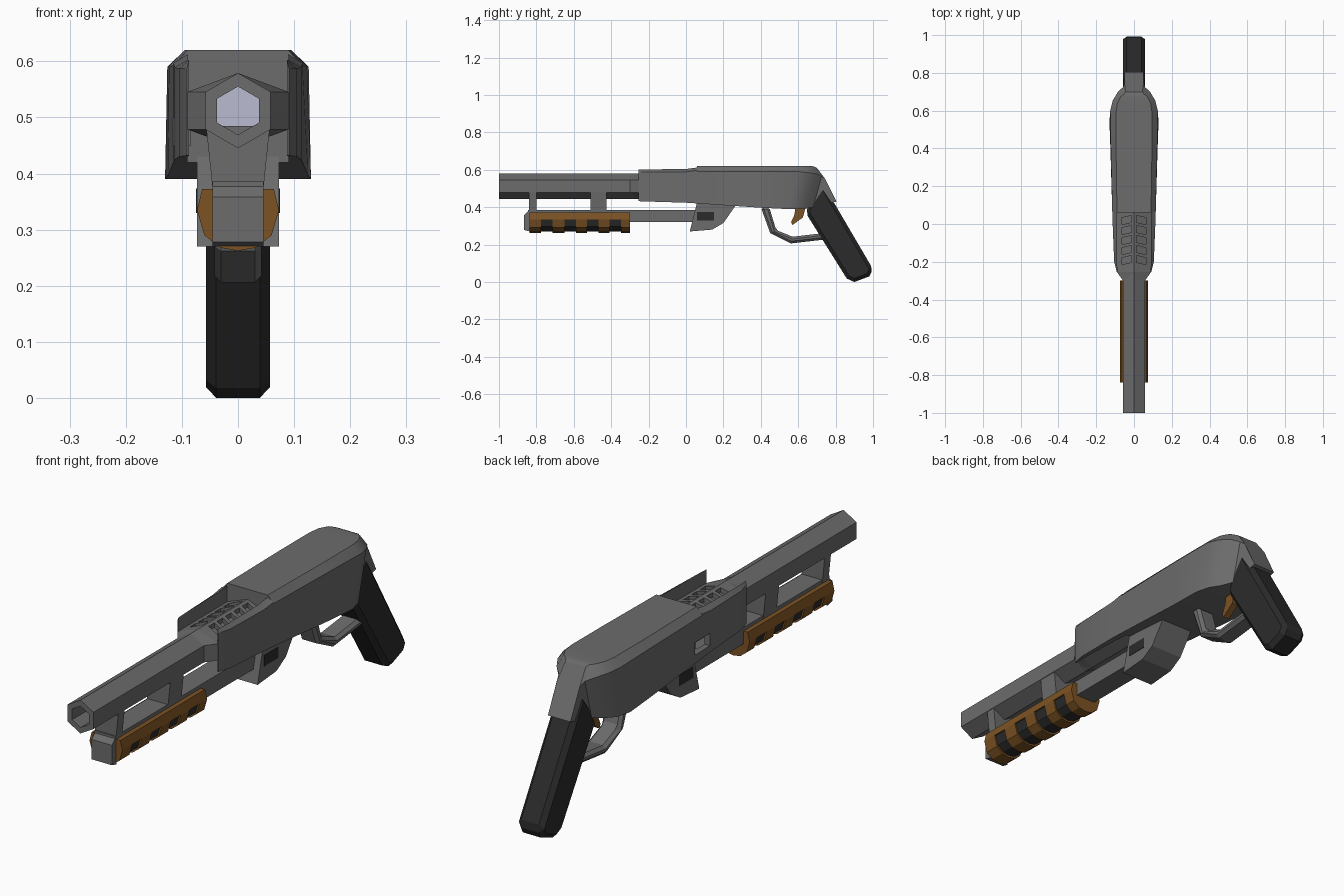
import bpy, bmesh, math

cube = bpy.data.objects.get("Cube")
if cube:
    bpy.data.objects.remove(cube)


def material(name, rgb):
    m = bpy.data.materials.new(name)
    m.use_nodes = True
    m.diffuse_color = (*rgb, 1)
    m.node_tree.nodes["Principled BSDF"].inputs["Base Color"].default_value = (*rgb, 1)
    return m


GREY = material("gunmetal grey", (0.15, 0.15, 0.15))
BLACK = material("grip black", (0.024, 0.024, 0.024))
WOOD = material("wood brown", (0.2, 0.085, 0.017))
PALE = material("pale lavender", (0.5, 0.5, 0.65))


def loft(name, islands, *mats):
    """Skin each list of equal-sized rings into a closed solid."""
    bm = bmesh.new()
    for rings in islands:
        loops = [[bm.verts.new(p) for p in ring] for ring in rings]
        n = len(loops[0])
        for a, b in zip(loops, loops[1:]):
            for i in range(n):
                j = (i + 1) % n
                bm.faces.new((a[i], a[j], b[j], b[i]))
        bm.faces.new(loops[0])
        cap = bm.faces.new(loops[-1])
        cap.material_index = len(mats) - 1
    bmesh.ops.recalc_face_normals(bm, faces=bm.faces)
    me = bpy.data.meshes.new(name)
    bm.to_mesh(me)
    bm.free()
    for m in mats:
        me.materials.append(m)
    ob = bpy.data.objects.new(name, me)
    bpy.context.collection.objects.link(ob)
    return ob


def prism(name, profile, x0, x1, mat, bevel=0):
    """Extrude a (y, z) profile across x."""
    ob = loft(name, [[[(x, y, z) for y, z in profile] for x in (x0, x1)]], mat)
    if bevel:
        mod = ob.modifiers.new("chamfer", "BEVEL")
        mod.width, mod.segments = bevel, 1
        mod.limit_method, mod.angle_limit = "ANGLE", math.radians(50)
    return ob


def rect(y0, y1, z0, z1):
    return [(y0, z0), (y1, z0), (y1, z1), (y0, z1)]


def cut(ob, cutter):
    mod = ob.modifiers.new("cut", "BOOLEAN")
    mod.operation, mod.solver, mod.object = "DIFFERENCE", "EXACT", cutter
    cutter.hide_render = True
    cutter.hide_set(True)


def smooth(ob):
    bpy.ops.object.select_all(action="DESELECT")
    ob.select_set(True)
    bpy.context.view_layer.objects.active = ob
    bpy.ops.object.shade_smooth_by_angle(angle=math.radians(32))


def hexagon(y, w, r):
    """Hexagonal section with points up and down."""
    c = 0.512
    half = [(w, c + r / 2), (w, c - r / 2)]
    return [(x, y, z) for x, z in
            [(0, c + r)] + half + [(0, c - r)] + [(-x, z) for x, z in half[::-1]]]


# Hexagonal barrel with a bore, flaring into a deck
loft("barrel", [[hexagon(-0.25, 0.058, 0.067), hexagon(-1, 0.058, 0.067),
                 hexagon(-1, 0.037, 0.043), hexagon(-0.6, 0.037, 0.043)]], GREY, PALE)
deck = loft("vented_deck", [[hexagon(-0.3, 0.058, 0.067), hexagon(-0.255, 0.09, 0.067),
                             hexagon(0.08, 0.09, 0.067)]], GREY)

# Skewed vent slots in the deck
slots = []
for side in (-1, 1):
    for i in range(5):
        y = -0.185 + 0.053 * i
        slots.append([[(side * x, y + dy + s, z + dz) for dy, dz in rect(-0.018, 0.018, -0.018, 0.05)]
                      for x, z, s in ((0.012, 0.574, 0), (0.064, 0.552, -0.012))])
cut(deck, loft("slot_cutter", slots, GREY))


# Receiver body: each station gives (y, z, half width) for top, shoulder, bottom
def station(top, shoulder, bottom):
    half = [(w, y, z) for y, z, w in (top, shoulder, bottom)]
    return half + [(-x, y, z) for x, y, z in half[::-1]]


receiver = loft("receiver", [[
    station((0.06, 0.62, 0.09), (0.06, 0.592, 0.115), (0.06, 0.42, 0.115)),
    station((0.4, 0.62, 0.095), (0.4, 0.592, 0.123), (0.4, 0.397, 0.125)),
    station((0.59, 0.62, 0.095), (0.6, 0.59, 0.126), (0.54, 0.39, 0.13)),
    station((0.64, 0.62, 0.088), (0.655, 0.585, 0.112), (0.6, 0.39, 0.115)),
    station((0.675, 0.619, 0.07), (0.7, 0.577, 0.085), (0.64, 0.392, 0.085)),
    station((0.688, 0.616, 0.052), (0.725, 0.565, 0.058), (0.68, 0.4, 0.057)),
    station((0.7, 0.61, 0.045), (0.745, 0.55, 0.05), (0.805, 0.43, 0.05)),
]], GREY)

# Side panels running forward of the body
def panel_ring(side, y, inner, outer, top, bottom):
    pts = [(inner, top), (outer, top - 0.015), (outer, bottom), (inner, bottom)]
    return [(side * x, y, z) for x, z in pts]


port = prism("port_cutter", rect(0.01, 0.11, 0.45, 0.5), -0.16, -0.085, GREY)
for side, label in ((1, "left"), (-1, "right")):
    panel = loft(label + "_side_panel", [[
        panel_ring(side, -0.255, 0.087, 0.091, 0.602, 0.432),
        panel_ring(side, -0.2, 0.09, 0.105, 0.602, 0.43),
        panel_ring(side, 0.0, 0.09, 0.113, 0.604, 0.424),
        panel_ring(side, 0.06, 0.09, 0.115, 0.612, 0.42),
    ]], GREY)
    smooth(panel)
    if side < 0:
        cut(panel, port)
smooth(receiver)
cut(receiver, port)

# Loading block under the receiver with dark side recesses
prism("loading_block", [(0.02, 0.27), (0.14, 0.28), (0.2, 0.315), (0.28, 0.43), (0.06, 0.43)],
      -0.073, 0.073, GREY)
for x in (-0.075, 0.071):
    prism("block_recess", rect(0.06, 0.15, 0.33, 0.373), x, x + 0.004, BLACK)

# Magazine tube, end cap and barrel posts
prism("magazine_tube", rect(-0.845, 0.06, 0.32, 0.386), -0.045, 0.045, GREY)
prism("tube_end_cap", [(-0.865, 0.278), (-0.835, 0.27), (-0.835, 0.386), (-0.865, 0.358)],
      -0.045, 0.045, GREY)
for y0, y1 in ((-0.84, -0.8), (-0.51, -0.425)):
    loft("barrel_post", [[[(x * w, y, z) for x, y in ((-1, y0), (1, y0), (1, y1), (-1, y1))]
                          for w, z in ((0.045, 0.37), (0.057, 0.485))]], GREY)

# Wooden fore-end: bands over a dark core, with continuous upper strips
HALF = [(0.064, 0.372), (0.073, 0.335), (0.06, 0.29), (0.032, 0.268)]


def fore_section(y, k):
    pts = HALF + [(0, 0.262)] + [(-x, z) for x, z in HALF[::-1]]
    return [(x * k, y, 0.36 + (z - 0.36) * k) for x, z in pts]


loft("fore_end_core", [[fore_section(-0.82, 0.92), fore_section(-0.31, 0.92)]], BLACK)
edges = [-0.838, -0.775, -0.715, -0.65, -0.588, -0.53, -0.467, -0.41, -0.347, -0.3]
loft("fore_end_bands", [[fore_section(a, 1), fore_section(b, 1)]
                        for a, b in zip(edges[::2], edges[1::2])], WOOD)
loft("fore_end_strips", [[[(s * x, y, z) for x, z in HALF[:2] + [(0.04, 0.335), (0.04, 0.372)]]
                          for y in (-0.837, -0.301)] for s in (-1, 1)], WOOD)

# Pistol grip
prism("grip", [(0.735, 0.52), (0.99, 0.085), (1.0, 0.07), (0.98, 0.03), (0.9, 0.0), (0.86, 0.018),
               (0.64, 0.37), (0.665, 0.43)], -0.057, 0.057, BLACK, 0.02)

# Trigger and its guard
prism("trigger_guard", [(0.4, 0.4), (0.45, 0.262), (0.56, 0.206), (0.75, 0.228), (0.74, 0.262),
                        (0.57, 0.242), (0.482, 0.278), (0.445, 0.4)], -0.042, 0.042, GREY, 0.012)
prism("trigger", [(0.585, 0.4), (0.64, 0.4), (0.625, 0.345), (0.57, 0.305), (0.562, 0.32),
                  (0.58, 0.36)], -0.014, 0.014, WOOD)
